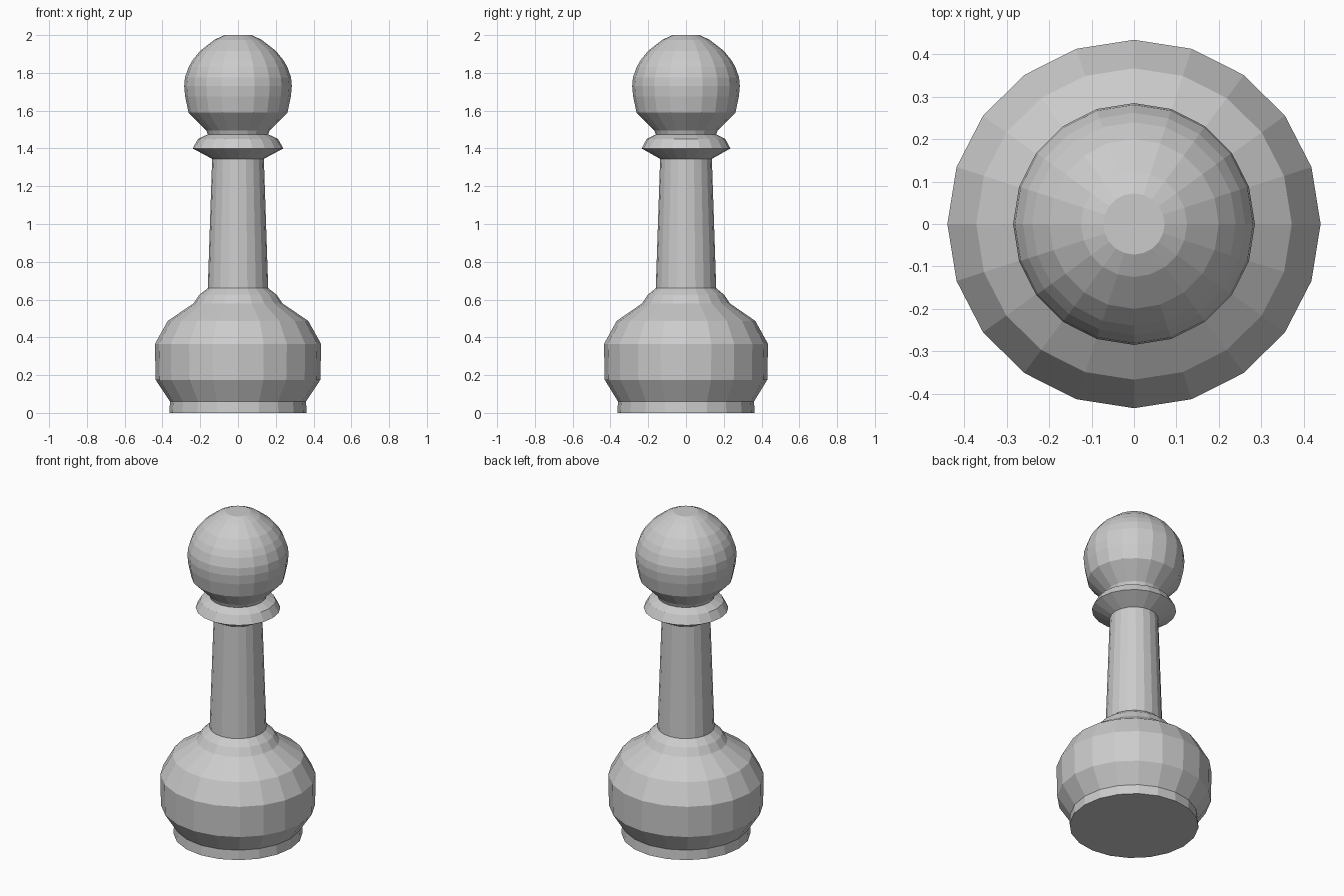
import bpy, bmesh
from math import cos, sin, tau

if "Cube" in bpy.data.objects:
    bpy.data.objects.remove(bpy.data.objects["Cube"])

SIDES = 20


def lathe(name, profile, y_scale=1.0, cap_bottom=False, cap_top=False):
    """Revolve (radius, z) points; neighbouring parts share their rims."""
    bm = bmesh.new()
    rings = []
    for i, (r, z) in enumerate(profile):
        # end rims stay round so that the parts meet exactly
        s = y_scale if 0 < i < len(profile) - 1 else 1.0
        rings.append([bm.verts.new((r * cos(tau * k / SIDES),
                                    r * s * sin(tau * k / SIDES), z))
                      for k in range(SIDES)])
    for a, b in zip(rings, rings[1:]):
        for k in range(SIDES):
            n = (k + 1) % SIDES
            bm.faces.new((a[k], a[n], b[n], b[k]))
    if cap_bottom:
        bm.faces.new(rings[0][::-1])
    if cap_top:
        bm.faces.new(rings[-1])
    mesh = bpy.data.meshes.new(name)
    bm.to_mesh(mesh)
    bm.free()
    obj = bpy.data.objects.new(name, mesh)
    bpy.context.collection.objects.link(obj)
    return obj


# Straight foot ring with a closed underside
lathe("foot", [(0.364, 0), (0.36, 0.06)], cap_bottom=True)

# Bulging base with a small shoulder
lathe("base", [(0.36, 0.06), (0.436, 0.175), (0.44, 0.365), (0.372, 0.487),
               (0.235, 0.58), (0.205, 0.625), (0.16, 0.66)], y_scale=0.987)

# Tapered stem
lathe("stem", [(0.16, 0.66), (0.137, 1.345)])

# Flared collar
lathe("collar", [(0.137, 1.345), (0.24, 1.40), (0.212, 1.45), (0.16, 1.475)],
      y_scale=0.98)

# Ball head with a flat top
lathe("head", [(0.16, 1.475), (0.168, 1.495), (0.262, 1.59), (0.28, 1.675),
               (0.285, 1.73), (0.281, 1.775), (0.262, 1.83), (0.24, 1.868),
               (0.20, 1.917), (0.125, 1.975), (0.072, 2.0)], cap_top=True)
